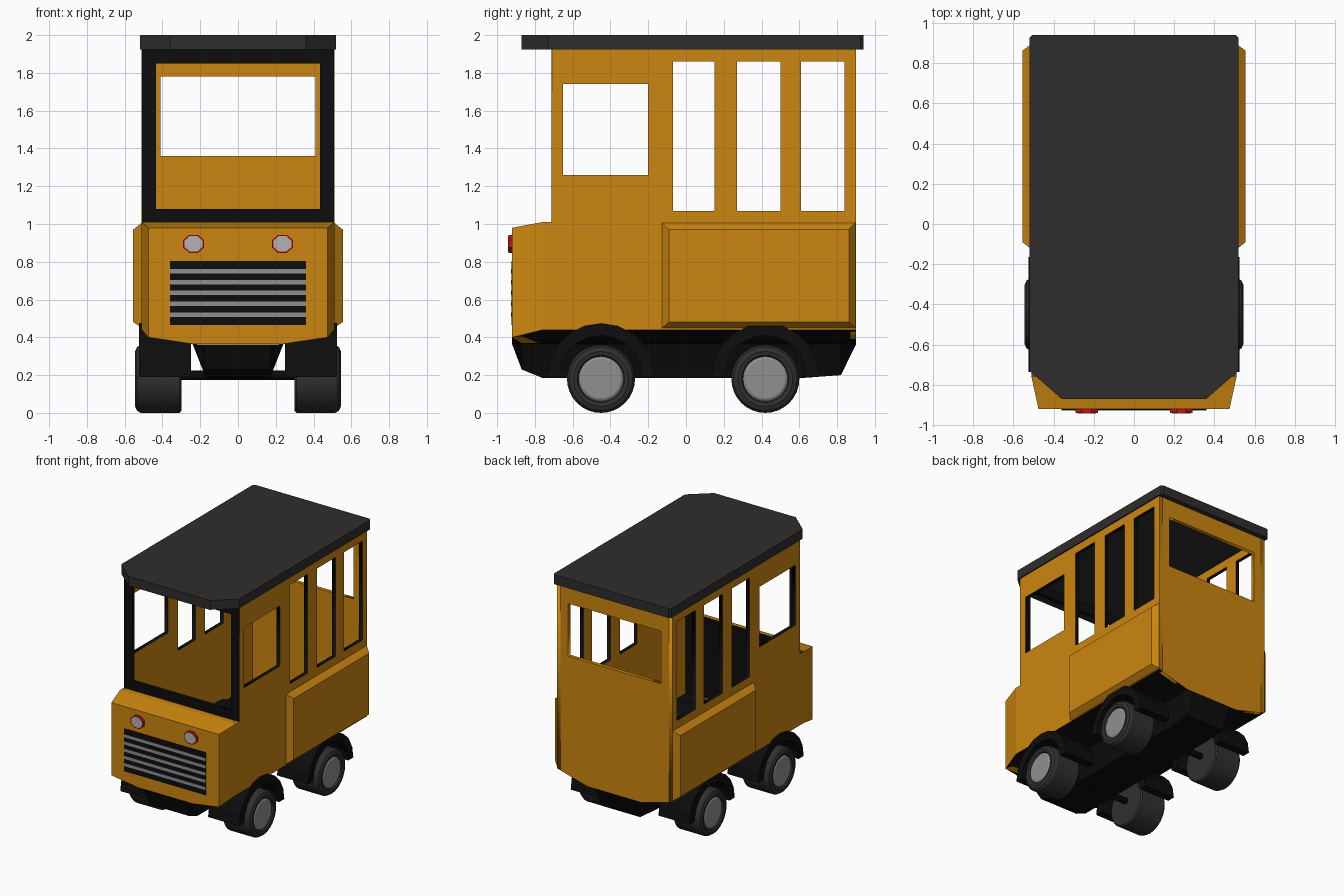
import bpy, bmesh, math
from mathutils import Matrix, Vector

if "Cube" in bpy.data.objects:
    bpy.data.objects.remove(bpy.data.objects["Cube"])


def material(name, r, g, b):
    m = bpy.data.materials.new(name)
    m.diffuse_color = (r, g, b, 1)
    m.use_nodes = True
    m.node_tree.nodes["Principled BSDF"].inputs["Base Color"].default_value = m.diffuse_color
    return m


ORANGE = material("orange", 0.6, 0.24, 0.005)
BLACK = material("black", 0.004, 0.004, 0.004)
ROOF = material("charcoal", 0.028, 0.027, 0.026)
TYRE = material("rubber", 0.03, 0.03, 0.03)
METAL = material("metal", 0.28, 0.28, 0.28)
LENS = material("lens", 0.45, 0.45, 0.45)
RED = material("red", 0.55, 0.005, 0.01)


def finish(name, bm, mats, smooth=False):
    bmesh.ops.remove_doubles(bm, verts=bm.verts, dist=1e-4)
    bmesh.ops.recalc_face_normals(bm, faces=bm.faces)
    me = bpy.data.meshes.new(name)
    bm.to_mesh(me)
    bm.free()
    ob = bpy.data.objects.new(name, me)
    bpy.context.collection.objects.link(ob)
    for m in mats:
        me.materials.append(m)
    if smooth:
        bpy.ops.object.select_all(action='DESELECT')
        ob.select_set(True)
        bpy.context.view_layer.objects.active = ob
        bpy.ops.object.shade_smooth_by_angle(angle=math.radians(25))
    return ob


def loft(name, rings, mat, closed=True, caps=(True, True), smooth=False):
    """Skin a list of equal-length point rings."""
    bm = bmesh.new()
    vs = [[bm.verts.new(p) for p in ring] for ring in rings]
    n = len(rings[0])
    for a, b in zip(vs, vs[1:]):
        for i in range(n if closed else n - 1):
            j = (i + 1) % n
            bm.faces.new((a[i], a[j], b[j], b[i]))
    if caps[0]:
        bm.faces.new(vs[0])
    if caps[1]:
        bm.faces.new(vs[-1])
    return finish(name, bm, [mat], smooth)


def box(name, x0, x1, y0, y1, z0, z1, mat):
    return loft(name, [[(x0, y0, z), (x1, y0, z), (x1, y1, z), (x0, y1, z)] for z in (z0, z1)], mat)


def rect(a0, a1, z0, z1):
    return [(a0, z0), (a1, z0), (a1, z1), (a0, z1)]


def wall(name, outline, holes, axes, origin, thick, mats):
    """Flat panel with window holes; reveals of holes use the last material."""
    cu = bpy.data.curves.new(name, 'CURVE')
    cu.dimensions, cu.fill_mode, cu.extrude = '2D', 'BOTH', thick / 2
    for pts in [outline] + holes:
        sp = cu.splines.new('POLY')
        sp.points.add(len(pts) - 1)
        for p, (a, b) in zip(sp.points, pts):
            p.co = (a, b, 0, 1)
        sp.use_cyclic_u = True
    tmp = bpy.data.objects.new(name + "_curve", cu)
    bpy.context.collection.objects.link(tmp)
    me = bpy.data.meshes.new_from_object(tmp.evaluated_get(bpy.context.evaluated_depsgraph_get()))
    bpy.data.objects.remove(tmp)
    bm = bmesh.new()
    bm.from_mesh(me)
    for f in bm.faces:
        f.normal_update()
        c = f.calc_center_median()
        inside = any(h[0][0] - .01 < c.x < h[2][0] + .01 and h[0][1] - .01 < c.y < h[2][1] + .01 for h in holes)
        f.material_index = len(mats) - 1 if inside and abs(f.normal.z) < 0.5 else 0
    m = Matrix([Vector(a) for a in axes]).transposed().to_4x4()
    m.translation = origin
    bm.transform(m)
    return finish(name, bm, mats)


def circle_x(x, r, y, z, n=32):
    return [(x, y + r * math.cos(2 * math.pi * i / n), z + r * math.sin(2 * math.pi * i / n)) for i in range(n)]


def octagon_y(y, rx, rz, x, z):
    k = 1 / math.cos(math.pi / 8)
    return [(x + rx * k * math.cos(math.pi * (i + .5) / 4), y, z + rz * k * math.sin(math.pi * (i + .5) / 4))
            for i in range(8)]


SIDE = ((0, 1, 0), (0, 0, 1), (1, 0, 0))
FRONT = ((1, 0, 0), (0, 0, 1), (0, -1, 0))

# Roof slab with cut front corners
plan = [(-.36, -.87), (.36, -.87), (.52, -.73), (.52, .925), (.505, .94), (-.505, .94), (-.52, .925), (-.52, -.73)]
loft("roof", [[(x, y, z) for x, y in plan] for z in (1.925, 2.0)], ROOF)

# Cabin walls
side_outline = [(-.76, .44), (.9, .44), (.9, 1.925), (-.71, 1.925), (-.71, 1.01), (-.76, 1.01)]
side_windows = [rect(-.65, -.2, 1.26, 1.74)] + [rect(a, b, 1.07, 1.86) for a, b in
                                               ((-.07, .15), (.27, .5), (.61, .84))]
for s, tag in ((-1, "left"), (1, "right")):
    wall(tag + "_wall", side_outline, side_windows, SIDE, (s * .495, 0, 0), .03, [ORANGE, BLACK])
back_outline = [(-.48, .43), (-.24, .365), (.24, .365), (.48, .43), (.48, 1.925), (-.48, 1.925)]
wall("back_wall", back_outline, [rect(-.41, .41, 1.36, 1.78)], FRONT, (0, .885, 0), .03, [ORANGE])
wall("windscreen_frame", rect(-.509, .509, .45, 1.925), [rect(-.435, .435, 1.08, 1.85)],
     FRONT, (0, -.697, 0), .03, [BLACK])

# Nose with sloping hood
half_front = [(.475, .98), (.475, .40), (.24, .365)]
half_back = [(.51, 1.01), (.51, .44), (.24, .365)]


def full(half, y):
    return [(x, y, z) for x, z in half] + [(-x, y, z) for x, z in reversed(half)]


loft("nose", [full(half_front, -.92), full(half_back, -.76)], ORANGE, caps=(True, False))
box("hood_deck", -.509, .509, -.76, -.7, 1.0, 1.01, ORANGE)

# Grille and slats
box("grille", -.36, .36, -.924, -.915, .465, .805, BLACK)
for i in range(5):
    z = .52 + i * .0575
    box("grille_slat", -.36, .36, -.927, -.92, z - .012, z + .012, METAL)

# Chassis pan: wide flanges and a central keel
pan = []
for y, w, zs, kz in ((-.92, .475, .40, .362), (-.87, .486, .41, .23), (-.76, .51, .44, .185),
                     (.62, .51, .44, .185), (.82, .51, .44, .20), (.9, .51, .44, .362)):
    pan.append(full([(w, zs), (.24, .364), (.17, kz)], y))
loft("chassis", pan, BLACK, closed=False, caps=(False, False))

for s, tag in ((-1, "left"), (1, "right")):
    # Bevelled rear side panel
    loft(tag + "_side_panel",
         [[(s * x, y, z) for y, z in rect(y0, y1, z0, z1)]
          for x, y0, y1, z0, z1 in ((.505, -.13, .9, .445, 1.01), (.555, -.09, .862, .482, .97))], ORANGE)
    # Headlight
    loft(tag + "_headlight_ring", [octagon_y(y, .055, .048, s * .235, .895) for y in (-.91, -.94)], RED)
    loft(tag + "_headlight_lens", [octagon_y(y, .047, .041, s * .235, .895) for y in (-.92, -.942)], LENS)
    for y, end in ((-.45, "front"), (.42, "rear")):
        # Wheel: tyre and hub
        tyre = [(.30, .17), (.31, .18), (.515, .18), (.535, .168), (.545, .145), (.54, .125), (.52, .115)]
        loft(f"{end}_{tag}_tyre", [circle_x(s * x, r, y, .18) for x, r in tyre], TYRE, smooth=True)
        loft(f"{end}_{tag}_hub", [circle_x(s * x, r, y, .18) for x, r in ((.5, .118), (.53, .118), (.538, .105))],
             METAL, smooth=True)
        # Arched fender
        arc = []
        for i in range(11):
            a = math.pi * i / 10
            c, d = math.cos(a), math.sin(a)
            arc.append([(s * x, y + r * c, .19 + r * d)
                        for x, r in ((.25, .22), (.525, .22), (.525, .285), (.25, .285))])
        loft(f"{end}_{tag}_fender", arc, BLACK)

# Axles
for y, end in ((-.45, "front"), (.42, "rear")):
    loft(end + "_axle", [circle_x(x, .025, y, .2, 8) for x in (-.32, .32)], BLACK)
